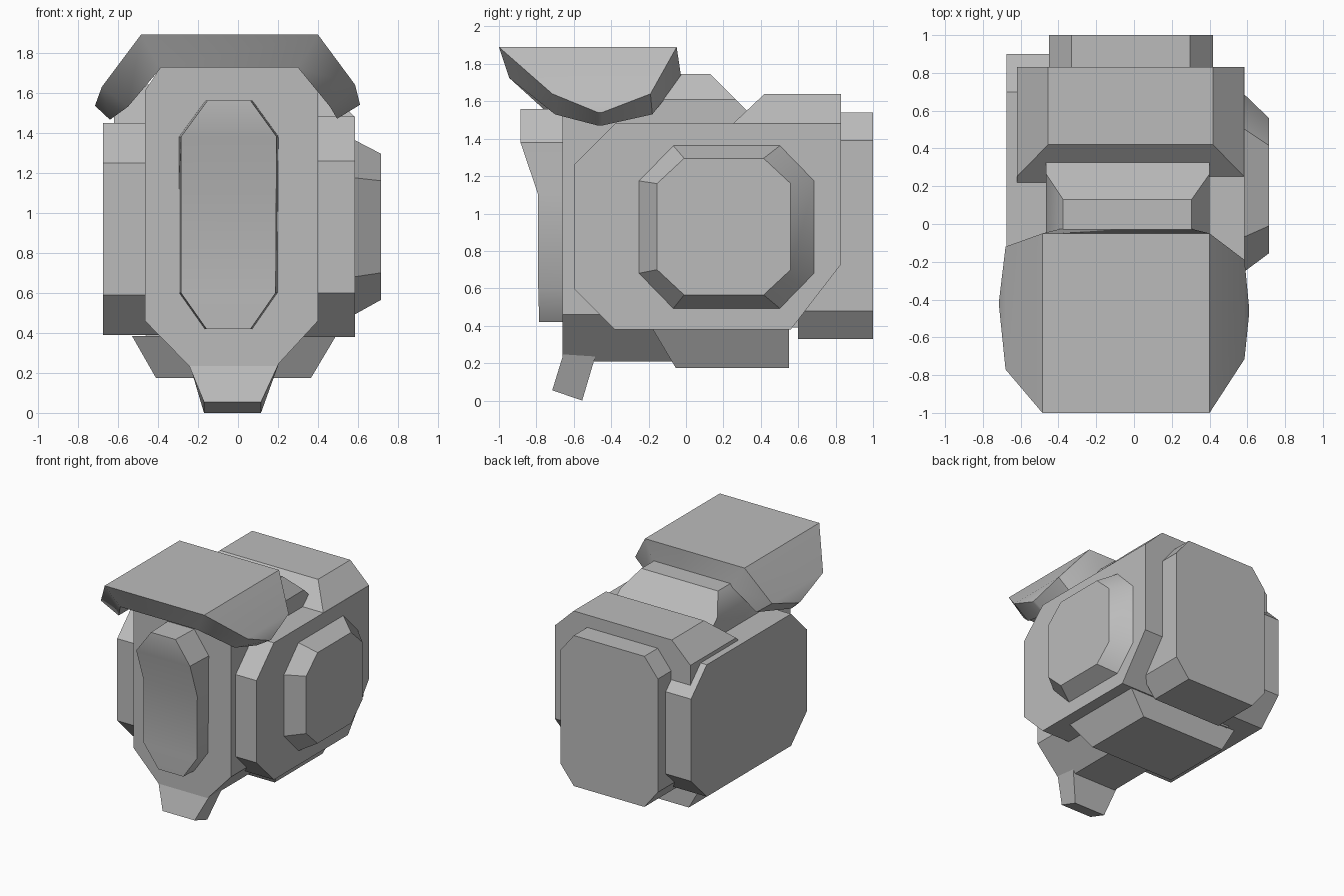
import bpy
import bmesh
import math
from mathutils import Vector

old = bpy.data.objects.get("Cube")
if old:
    bpy.data.objects.remove(old, do_unlink=True)

grey = bpy.data.materials.new("plain grey")
grey.use_nodes = True
grey.diffuse_color = (0.5, 0.5, 0.5, 1)
grey.node_tree.nodes["Principled BSDF"].inputs["Base Color"].default_value = (0.5, 0.5, 0.5, 1)


def loft(name, rings, cuts=()):
    """Closed solid through matching rings, then trimmed by planes (point, outward normal)."""
    bm = bmesh.new()
    rows = [[bm.verts.new(p) for p in ring] for ring in rings]
    n = len(rows[0])
    for a, b in zip(rows, rows[1:]):
        for i in range(n):
            j = (i + 1) % n
            bm.faces.new((a[i], a[j], b[j], b[i]))
    bm.faces.new(rows[0])
    bm.faces.new(rows[-1])
    for point, normal in cuts:
        geom = bm.verts[:] + bm.edges[:] + bm.faces[:]
        bmesh.ops.bisect_plane(bm, geom=geom, plane_co=point, plane_no=normal, clear_outer=True)
        bmesh.ops.holes_fill(bm, edges=[e for e in bm.edges if e.is_boundary])
    bmesh.ops.recalc_face_normals(bm, faces=bm.faces[:])
    mesh = bpy.data.meshes.new(name)
    bm.to_mesh(mesh)
    bm.free()
    mesh.materials.append(grey)
    obj = bpy.data.objects.new(name, mesh)
    bpy.context.collection.objects.link(obj)
    bpy.ops.object.select_all(action='DESELECT')
    obj.select_set(True)
    bpy.context.view_layer.objects.active = obj
    bpy.ops.object.shade_smooth_by_angle(angle=math.radians(35))
    return obj


def along_x(profile, x):
    return [(x, y, z) for y, z in profile]


def along_y(profile, y):
    return [(x, y, z) for x, z in profile]


def octagon(u0, u1, v0, v1, cu, cv):
    return [(u0, v0 + cv), (u0, v1 - cv), (u0 + cu, v1), (u1 - cu, v1),
            (u1, v1 - cv), (u1, v0 + cv), (u1 - cu, v0), (u0 + cu, v0)]


# Central body with its rear top edge sloped off
body = [(-.465, .46), (-.465, 1.61), (-.375, 1.745), (.305, 1.745),
        (.4, 1.61), (.4, .46), (.17, .21), (-.22, .21)]
loft("central_body", [along_y(body, -.66), along_y(body, .5)],
     [(Vector((0, .13, 1.745)), Vector((0, .71, .71)))])

# Rear block, sloped at top front and bottom back
block = octagon(-.62, .583, .38, 1.64, .165, .16)
loft("rear_block", [along_y(block, .1), along_y(block, .83)],
     [(Vector((0, .42, 1.64)), Vector((0, -.69, .73))),
      (Vector((0, .83, .73)), Vector((0, .79, -.61)))])

# Protruding back panel
panel = octagon(-.45, .417, .33, 1.54, .12, .15)
loft("back_panel", [along_y(panel, .6), along_y(panel, 1)])

# Side slabs
left = [(-.6, .6), (-.6, 1.26), (-.38, 1.48), (.83, 1.48),
        (.83, .73), (.56, .38), (-.38, .38)]
loft("left_slab", [along_x(left, .2), along_x(left, .585)])
right = octagon(-.57, .9, .39, 1.45, .2, .2)
loft("right_slab", [along_x(right, -.2), along_x(right, -.675)])

# Raised plate on the left slab
base = octagon(-.255, .69, .49, 1.365, .185, .19)
top = octagon(-.155, .56, .565, 1.295, .145, .135)
loft("left_side_plate", [along_x(base, .58), along_x(top, .715)])

# Underside keel
keel = [[(-.53, -.18), (.49, -.18)], [(-.41, -.055), (.365, -.055)]]
rings = []
for ((x0, y0), (x1, _)), z in zip(keel, (.385, .175)):
    rings.append([(x0, y0, z), (x1, y0, z), (x1, .55, z), (x0, .55, z)])
loft("underside_keel", rings)

# Front plate, its upper part stepping forward
rings = []
for z, x0, x1, y in [(.42, -.17, .075, -.785), (.6, -.297, .2, -.79), (1.1, -.297, .203, -.79),
                     (1.38, -.297, .205, -.885), (1.56, -.165, .075, -.885)]:
    rings.append([(x0 + .012, y, z), (x1 - .012, y, z), (x1, -.6, z), (x0, -.6, z)])
loft("front_plate", rings)

# Tilted chin tab
loft("chin", [[(-.25, -.655, .25), (.205, -.655, .25), (.205, -.475, .27), (-.25, -.475, .27)],
              [(-.17, -.715, .055), (.115, -.715, .055), (.115, -.555, 0), (-.17, -.555, 0)]])

# Visor: thick bent sheet, each row is outer x, z, front, back, then inner x, z, front, back
visor = [(-.715, 1.535, -.43, -.41, -.64, 1.465, -.46, -.42),
         (-.68, 1.63, -.77, -.12, -.55, 1.53, -.73, -.11),
         (-.485, 1.89, -1, -.05, -.385, 1.725, -.945, -.025),
         (.4, 1.89, -1, -.05, .3, 1.725, -.945, -.025),
         (.585, 1.64, -.715, -.19, .46, 1.53, -.7, -.18),
         (.61, 1.54, -.47, -.45, .495, 1.47, -.47, -.45)]
loft("visor", [[(ox, of, oz), (ox, ob, oz), (ix, ib, iz), (ix, inf, iz)]
               for ox, oz, of, ob, ix, iz, inf, ib in visor])
